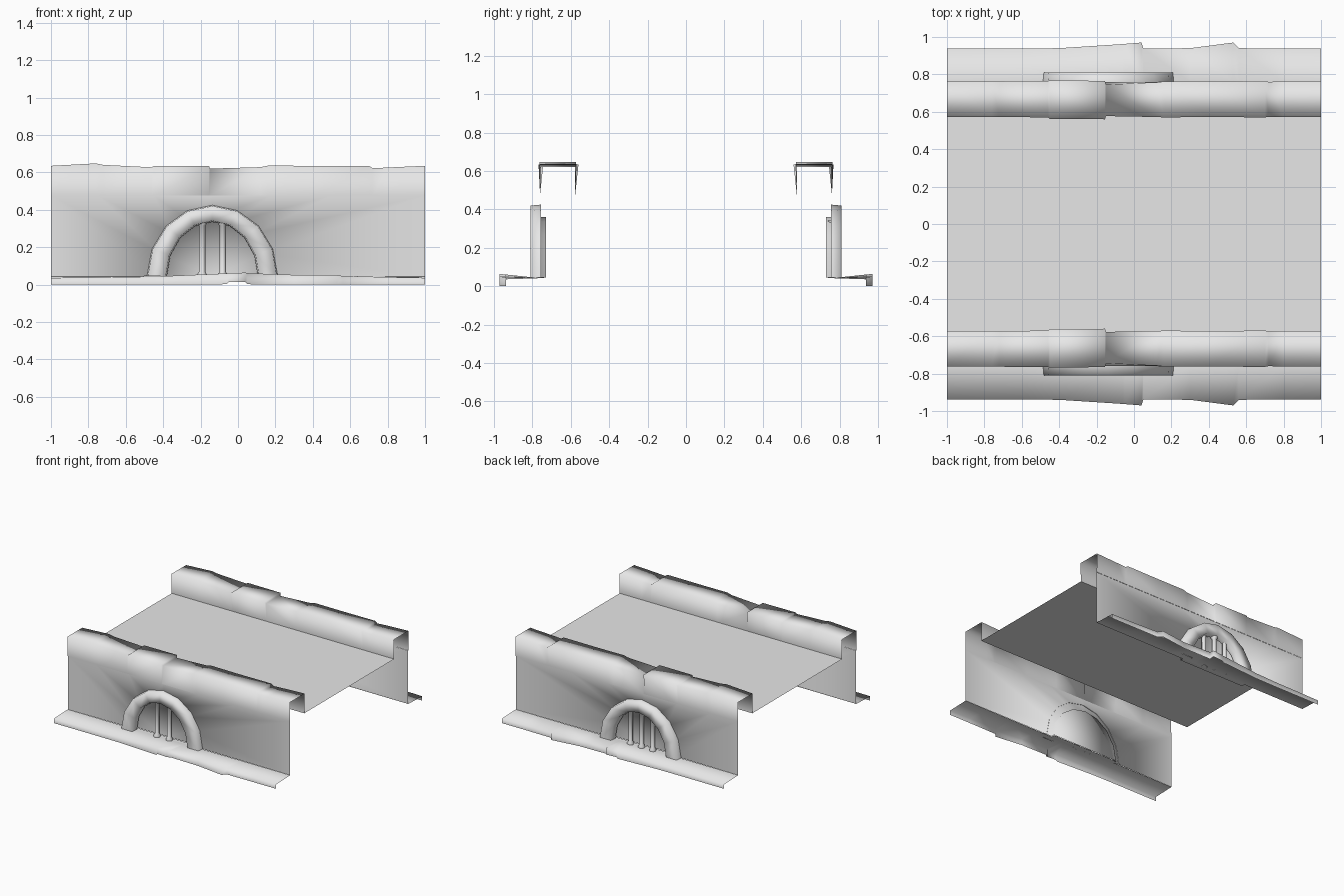
import bpy, bmesh, math

if "Cube" in bpy.data.objects:
    bpy.data.objects.remove(bpy.data.objects["Cube"])

grey = bpy.data.materials.new("stone_grey")
grey.diffuse_color = (0.8, 0.8, 0.8, 1)
grey.use_nodes = True
grey.node_tree.nodes["Principled BSDF"].inputs["Base Color"].default_value = grey.diffuse_color


def sheet(name, rows, mirror=True):
    """Smooth surface through rows of points, optionally mirrored front to back."""
    bm = bmesh.new()
    grid = [[bm.verts.new(p) for p in row] for row in rows]
    for a, b in zip(grid, grid[1:]):
        for j in range(len(a) - 1):
            bm.faces.new((a[j], b[j], b[j + 1], a[j + 1]))
    bmesh.ops.remove_doubles(bm, verts=bm.verts, dist=1e-5)
    for f in bm.faces:
        f.smooth = True
    me = bpy.data.meshes.new(name)
    bm.to_mesh(me)
    bm.free()
    me.materials.append(grey)
    ob = bpy.data.objects.new(name, me)
    bpy.context.collection.objects.link(ob)
    if mirror:
        m = ob.modifiers.new("other_side", 'MIRROR')
        m.use_axis = (False, True, False)
        m.use_mirror_merge = False
    return ob


CX, BASE, DECK, WALL, BACK = -0.137, 0.045, 0.476, -0.758, -0.73
STEPS = 8


def arch(k, rx, rz, y):
    """Point k of an arch running from the right foot to the left foot."""
    a = math.pi * k / STEPS
    return (CX + rx * math.cos(a), y, BASE + rz * math.sin(a))


# Road deck
sheet("deck", [[(x, y, DECK) for y in (-0.577, 0.577)] for x in (-1, 1)], mirror=False)

# Parapet caps: x, top height, outer y, inner y at each worn stone edge
cap = [(-1, .635, .762, .572), (-.76, .648, .762, .572), (-.72, .640, .763, .572),
       (-.46, .627, .765, .570), (-.45, .635, .768, .562), (-.155, .635, .765, .560),
       (-.15, .620, .745, .577), (.12, .628, .757, .572), (.16, .636, .762, .570),
       (.40, .635, .762, .572), (.70, .635, .764, .570), (.72, .622, .760, .573),
       (.80, .626, .762, .572), (1, .635, .762, .572)]
sheet("parapet_cap", [[(x, -.760, DECK), (x, -yo, z), (x, -yi, z), (x, -.577, DECK)]
                      for x, z, yo, yi in cap])

# Foot ledge with a turned-down lip: x, outer y, top height, lip bottom
ledge = [(-1, .938, .036, 0), (-.6, .938, .040, 0), (-.4, .940, .045, 0),
         (-.06, .962, .060, .002), (-.05, .963, .061, .013), (.04, .970, .064, .013),
         (.05, .938, .061, .002), (.30, .940, .052, 0), (.53, .970, .050, 0),
         (.56, .940, .046, 0), (.8, .938, .040, 0), (1, .938, .036, 0)]
sheet("foot_ledge", [[(x, -y, zb), (x, -y, zt), (x, WALL, .042)]
                     for x, y, zt, zb in ledge])

# Side wall with a shallow arched recess
edge = [(-1, .042), (-1, DECK), (-.75, DECK), (-.45, DECK), (CX, DECK),
        (.18, DECK), (.5, DECK), (1, DECK), (1, .042)]
sheet("side_wall", [[(CX, BACK, BASE), arch(STEPS - i, .30, .315, BACK),
                     arch(STEPS - i, .30, .315, WALL), (x, WALL, z)]
                    for i, (x, z) in enumerate(edge)])
sheet("recess_floor", [[(x, y, .042) for y in (WALL, BACK)] for x in (CX - .3, CX + .3)])

# Raised arch moulding
sheet("arch_moulding", [[arch(k, .35, .38, WALL + .003), arch(k, .345, .375, -.81),
                         arch(k, .25, .297, -.81), arch(k, .243, .29, WALL + .003)]
                        for k in range(STEPS + 1)])

# Window bars with flared ends: two at the front, three at the back
profile = [(.026, .042), (.026, .055), (.017, .068), (.017, .315), (.026, .325), (.026, .342)]
for label, y, offsets in (("front", -.765, (-.055, .055)), ("back", .765, (-.1, 0, .1))):
    for n, dx in enumerate(offsets):
        turns = [2 * math.pi * k / 8 for k in range(9)]
        sheet(f"{label}_bar_{n + 1}",
              [[(CX + dx + r * math.cos(t), y + r * math.sin(t), z) for r, z in profile]
               for t in turns], mirror=False)
